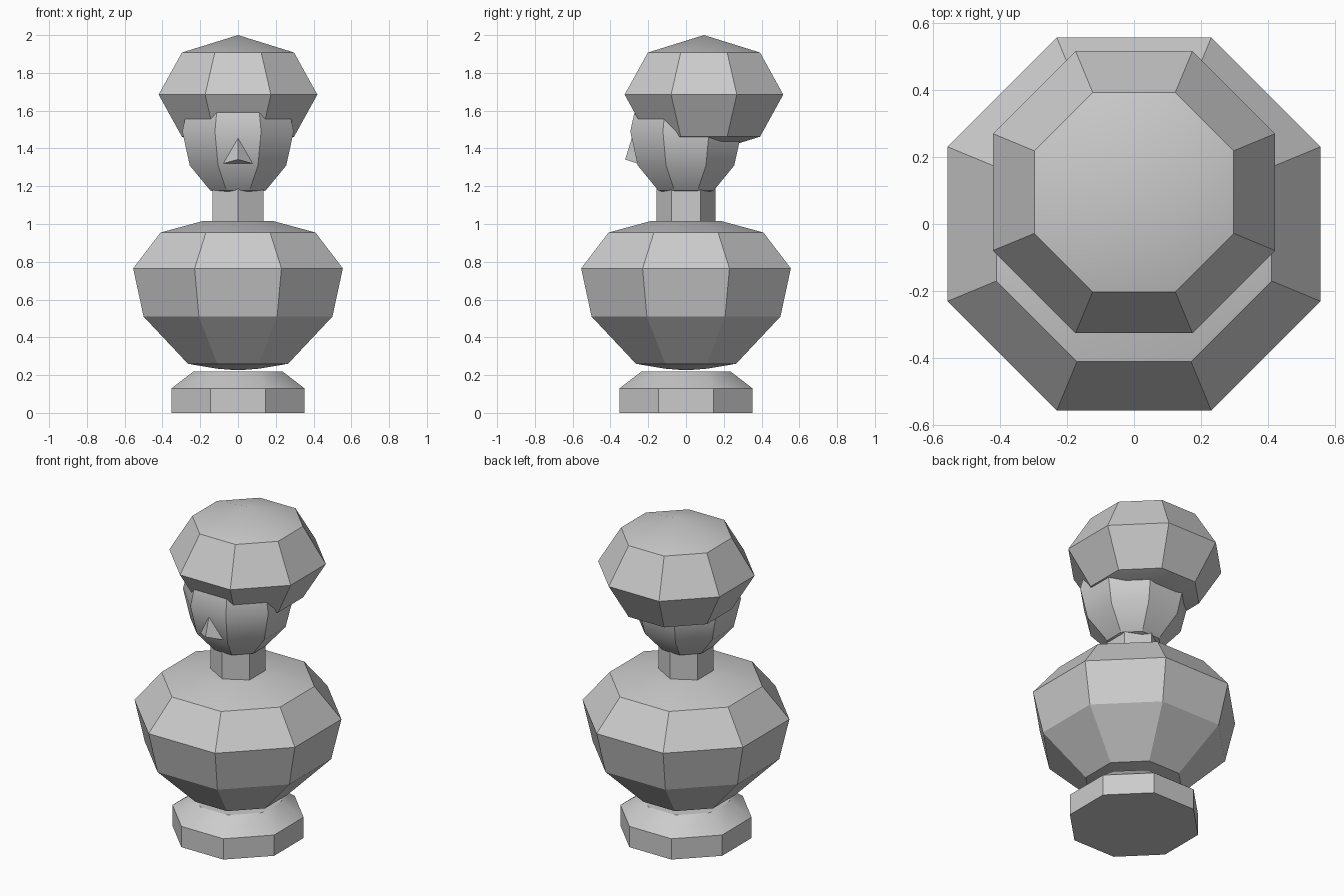
import bpy, bmesh, math
from mathutils import Matrix

if "Cube" in bpy.data.objects:
    bpy.data.objects.remove(bpy.data.objects["Cube"])

FLAT = math.cos(math.pi / 8)  # flat-to-corner ratio of an octagon


def finish(name, bm):
    bmesh.ops.recalc_face_normals(bm, faces=bm.faces)
    mesh = bpy.data.meshes.new(name)
    bm.to_mesh(mesh)
    bm.free()
    ob = bpy.data.objects.new(name, mesh)
    bpy.context.collection.objects.link(ob)
    bpy.ops.object.select_all(action='DESELECT')
    ob.select_set(True)
    bpy.context.view_layer.objects.active = ob
    bpy.ops.object.shade_smooth_by_angle(angle=math.radians(30))
    return ob


def lathe(name, profile, sides=8, turn=math.pi / 8):
    """Stack of polygon rings; profile holds (corner radius, z)."""
    bm = bmesh.new()
    rings = []
    for r, z in profile:
        angles = [turn + 2 * math.pi * i / sides for i in range(sides)]
        rings.append([bm.verts.new((r * math.cos(a), r * math.sin(a), z)) for a in angles])
    for low, high in zip(rings, rings[1:]):
        for i in range(sides):
            j = (i + 1) % sides
            bm.faces.new((low[i], low[j], high[j], high[i]))
    bm.faces.new(rings[0][::-1])
    bm.faces.new(rings[-1])
    return finish(name, bm)


def ball(name, rings, half_width, half_height, y, z):
    """Low-poly eight-sided sphere with flat sides facing the axes."""
    bm = bmesh.new()
    bmesh.ops.create_uvsphere(bm, u_segments=8, v_segments=rings, radius=1)
    r = half_width / FLAT
    bm.transform(Matrix.Translation((0, y, z))
                 @ Matrix.Diagonal((r, r, half_height, 1))
                 @ Matrix.Rotation(math.pi / 8, 4, 'Z'))
    return finish(name, bm)


# Pedestal and bust, given by half-width across flats
lathe("base", [(w / FLAT, z) for w, z in [(.352, 0), (.352, .13), (.235, .22)]])
lathe("torso", [(w / FLAT, z) for w, z in [
    (.01, .226), (.11, .234), (.265, .26), (.5, .51), (.555, .765), (.41, .955), (.185, 1.016)]])

# Six-sided neck with a corner facing forward
lathe("neck", [(.156, .98), (.156, 1.25)], sides=6, turn=math.pi / 2)

# Head, and the hair set back over it
ball("head", 6, .295, .36, 0, 1.49)
ball("hair", 4, .42, .315, .095, 1.685)

# Wedge nose sunk into the face
bm = bmesh.new()
tip, top, left, right = [bm.verts.new(p) for p in [
    (0, -.322, 1.342), (0, -.28, 1.478), (-.11, -.231, 1.311), (.11, -.231, 1.311)]]
for f in [(tip, top, left), (tip, right, top), (tip, left, right), (top, right, left)]:
    bm.faces.new(f)
finish("nose", bm)
